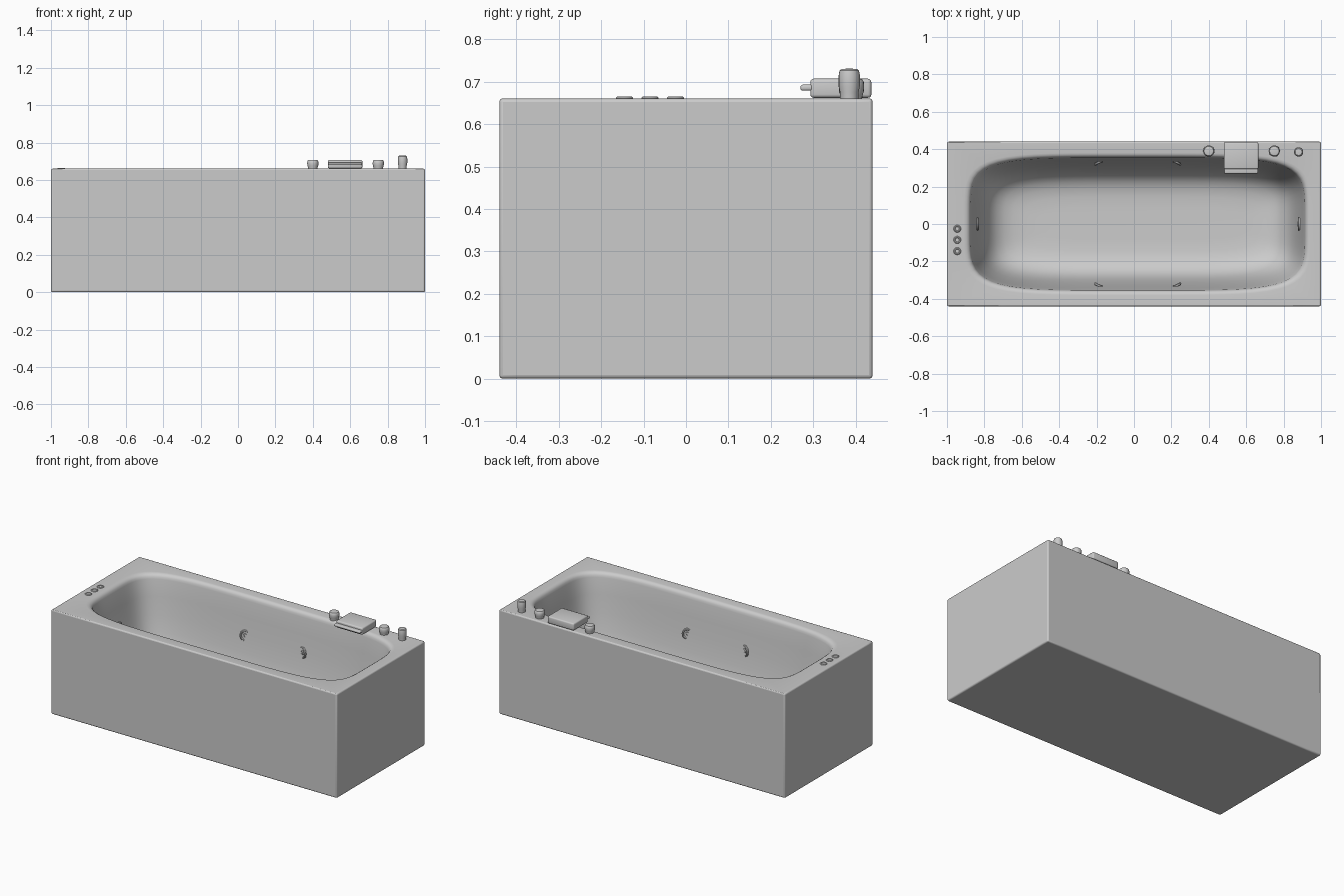
import bpy, bmesh, math
from mathutils import Vector

if "Cube" in bpy.data.objects:
    bpy.data.objects.remove(bpy.data.objects["Cube"])


def finish(name, bm, smooth=35):
    bmesh.ops.recalc_face_normals(bm, faces=bm.faces)
    me = bpy.data.meshes.new(name)
    bm.to_mesh(me)
    bm.free()
    ob = bpy.data.objects.new(name, me)
    bpy.context.collection.objects.link(ob)
    bpy.ops.object.select_all(action='DESELECT')
    bpy.context.view_layer.objects.active = ob
    ob.select_set(True)
    bpy.ops.object.shade_smooth_by_angle(angle=math.radians(smooth))
    return ob


def bridge(bm, rings):
    for a, b in zip(rings, rings[1:]):
        n = len(a)
        for i in range(n):
            bm.faces.new((a[i], a[(i + 1) % n], b[(i + 1) % n], b[i]))


def ring(bm, x0, x1, hy, z, n=None, k=20):
    """Rectangle (n=None) or superellipse loop with matching point count."""
    hx, cx = (x1 - x0) / 2, (x1 + x0) / 2
    side = [(1, -1 + 2 * i / k) for i in range(k)]
    pts = []
    for _ in range(4):
        pts += side
        side = [(-y, x) for x, y in side]
    out = []
    for x, y in pts:
        r = (abs(x) ** n + abs(y) ** n) ** (-1 / n) if n else 1
        out.append(bm.verts.new((cx + hx * x * r, hy * y * r, z)))
    return out


def lathe(name, profile, loc, axis=(0, 0, 1), segs=24):
    """Revolve (radius, height) points; closed with caps."""
    bm = bmesh.new()
    q = Vector(axis).to_track_quat('Z', 'Y')
    rings = []
    for r, h in profile:
        rings.append([bm.verts.new(Vector(loc) + q @ Vector((
            r * math.cos(math.tau * i / segs), r * math.sin(math.tau * i / segs), h)))
            for i in range(segs)])
    bridge(bm, rings)
    bm.faces.new(rings[0])
    bm.faces.new(rings[-1])
    return finish(name, bm)


def box(name, lo, hi, bevel):
    bm = bmesh.new()
    bmesh.ops.create_cube(bm, size=1)
    for v in bm.verts:
        v.co = [(a + b) / 2 + c * (b - a) for a, b, c in zip(lo, hi, v.co)]
    bmesh.ops.bevel(bm, geom=bm.edges[:], offset=bevel, segments=3,
                    profile=0.5, affect='EDGES')
    return finish(name, bm)


# Tub shell: outer panels, deck, rolled rim and basin in one loft
bm = bmesh.new()
rings = [ring(bm, -1, 1, 0.44, 0), ring(bm, -1, 1, 0.44, 0.66)]
basin = [(0.66, -0.025), (0.658, -0.015), (0.652, -0.007), (0.643, -0.002), (0.63, 0.001),
         (0.53, 0.012), (0.42, 0.026), (0.32, 0.042), (0.25, 0.058), (0.20, 0.076),
         (0.16, 0.100), (0.135, 0.130), (0.12, 0.165), (0.112, 0.21), (0.11, 0.27)]
for z, d in basin:
    rings.append(ring(bm, -0.875 + d * 1.4, 0.915 - d * 1.2, 0.355 - d, z, 5))
bridge(bm, rings)
bm.faces.new(rings[0])
bm.faces.new(rings[-1])
tub = finish("tub_shell", bm)
bev = tub.modifiers.new("edge_rounding", 'BEVEL')
bev.width = 0.008
bev.segments = 3
bev.limit_method = 'ANGLE'
bev.angle_limit = math.radians(60)

# Water jets: four angled on the long walls, one at each end
jet = [(0.030, -0.008), (0.035, -0.005), (0.035, 0.002), (0.032, 0.006), (0.027, 0.006),
       (0.023, 0.000), (0.014, 0.000), (0.013, 0.007), (0.007, 0.007), (0.006, 0.001)]
for sx in (-1, 1):
    for sy in (-1, 1):
        lathe("side_jet", jet, (0.02 + sx * 0.2, sy * 0.332, 0.42), (-sx * 0.45, -sy * 0.87, 0))
lathe("head_jet", jet, (-0.835, 0, 0.42), (1, 0, 0))
lathe("foot_jet", jet, (0.882, 0, 0.42), (-1, 0, 0))

# Push buttons on the left deck
for y in (-0.145, -0.085, -0.025):
    lathe("push_button", [(0.020, -0.005), (0.020, 0.002), (0.017, 0.005), (0.012, 0.005),
                          (0.010, 0.003), (0.001, 0.003)], (-0.945, y, 0.66))

# Tap knobs
for x in (0.40, 0.75):
    lathe("tap_knob", [(0.025, -0.005), (0.026, 0.008), (0.029, 0.016), (0.030, 0.030),
                       (0.029, 0.040), (0.025, 0.046), (0.017, 0.048), (0.001, 0.048)],
          (x, 0.39, 0.66))

# Hand shower
lathe("hand_shower", [(0.021, -0.005), (0.022, 0.015), (0.025, 0.030), (0.025, 0.055),
                      (0.023, 0.066), (0.018, 0.070), (0.001, 0.071)], (0.88, 0.385, 0.66))

# Waterfall spout with thin lip
box("spout_body", (0.48, 0.293, 0.662), (0.665, 0.437, 0.707), 0.008)
box("spout_lip", (0.482, 0.27, 0.679), (0.663, 0.31, 0.693), 0.005)
